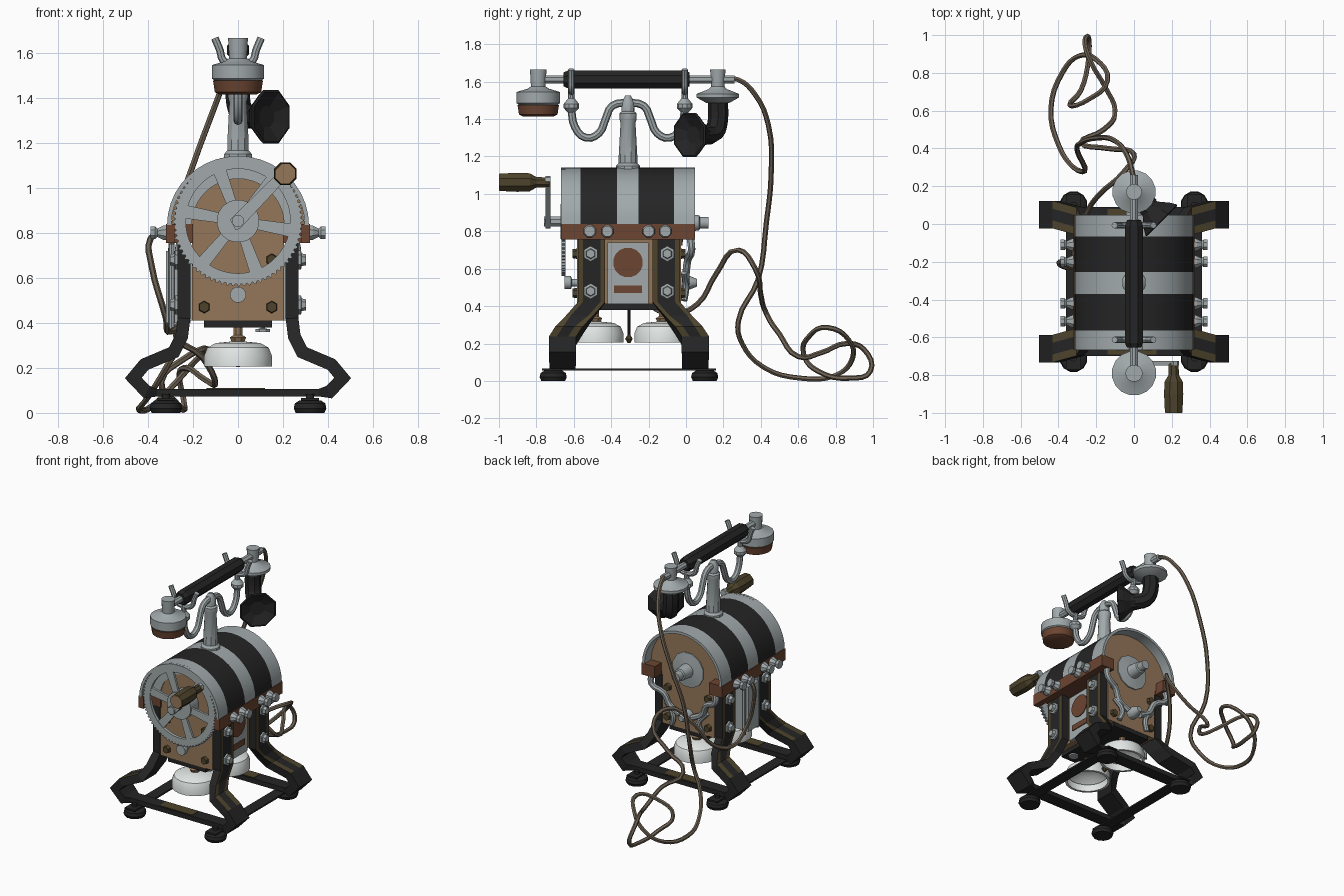
import bpy, bmesh, math
from mathutils import Vector

if "Cube" in bpy.data.objects:
    bpy.data.objects.remove(bpy.data.objects["Cube"])

def mat(name, r, g, b):
    m = bpy.data.materials.new(name)
    m.diffuse_color = (r, g, b, 1)
    m.use_nodes = True
    m.node_tree.nodes["Principled BSDF"].inputs["Base Color"].default_value = m.diffuse_color
    return m

BLACK = mat("black_paint", .018, .018, .018)
GREY = mat("nickel_grey", .36, .40, .41)
TAN = mat("tan_plate", .30, .185, .10)
WOOD = mat("red_brown_wood", .15, .06, .032)
OLIVE = mat("worn_olive", .075, .057, .025)
WHITE = mat("bell_white", .80, .85, .83)
CORD = mat("cord_brown", .16, .125, .09)
CY = -.305  # middle of the body along y

def finish(name, bm, mats, smooth=False):
    bmesh.ops.recalc_face_normals(bm, faces=bm.faces[:])
    me = bpy.data.meshes.new(name)
    bm.to_mesh(me)
    bm.free()
    for m in mats:
        me.materials.append(m)
    o = bpy.data.objects.new(name, me)
    bpy.context.collection.objects.link(o)
    if smooth:
        smooth_it(o)
    return o

def smooth_it(o):
    bpy.ops.object.select_all(action='DESELECT')
    o.select_set(True)
    bpy.context.view_layer.objects.active = o
    bpy.ops.object.shade_smooth_by_angle(angle=math.radians(35))

def box(name, lo, hi, m):
    bm = bmesh.new()
    bmesh.ops.create_cube(bm, size=1)
    for v in bm.verts:
        v.co = [(a + b) / 2 + c * (b - a) for a, b, c in zip(lo, hi, v.co)]
    return finish(name, bm, [m])

def lathe(name, prof, loc, axis, m, n=16, smooth=True, cap=True):
    """prof = (radius, height) points, turned around axis from loc"""
    bm = bmesh.new()
    q = Vector(axis).to_track_quat('Z', 'Y')
    rings = []
    for r, h in prof:
        rings.append([bm.verts.new(Vector(loc) + q @ Vector((r * math.cos(t), r * math.sin(t), h)))
                      for t in [2 * math.pi * (i + .5) / n for i in range(n)]])
    for a, b in zip(rings, rings[1:]):
        for i in range(n):
            j = (i + 1) % n
            bm.faces.new((a[i], a[j], b[j], b[i]))
    if cap:
        bm.faces.new(rings[0])
        bm.faces.new(rings[-1])
    return finish(name, bm, [m], smooth)

def tube(name, pts, r, m, res=3, sides=2):
    cu = bpy.data.curves.new(name, 'CURVE')
    cu.dimensions = '3D'
    cu.bevel_depth, cu.bevel_resolution, cu.use_fill_caps = r, sides, True
    sp = cu.splines.new('BEZIER')
    sp.bezier_points.add(len(pts) - 1)
    sp.resolution_u = res
    for b, p in zip(sp.bezier_points, pts):
        b.co = p
        b.handle_left_type = b.handle_right_type = 'AUTO'
    o = bpy.data.objects.new(name, cu)
    bpy.context.collection.objects.link(o)
    cu.materials.append(m)
    bpy.ops.object.select_all(action='DESELECT')
    o.select_set(True)
    bpy.context.view_layer.objects.active = o
    bpy.ops.object.convert(target='MESH')
    smooth_it(bpy.context.view_layer.objects.active)

def prism(name, pts, y0, y1, m):
    """xz outline extruded along y"""
    bm = bmesh.new()
    f = bm.faces.new([bm.verts.new((x, y0, z)) for x, z in pts])
    g = bmesh.ops.extrude_face_region(bm, geom=[f])
    bmesh.ops.translate(bm, verts=[v for v in g['geom'] if isinstance(v, bmesh.types.BMVert)], vec=(0, y1 - y0, 0))
    return finish(name, bm, [m])

def ring(name, ro, ri, y0, y1, zc, m, arc=2 * math.pi):
    """flat ring around y; ro lists the outer radii, so teeth are alternating values"""
    bm = bmesh.new()
    n = len(ro)
    secs = []
    for i in range(n + 1):
        t = arc * i / n
        secs.append([bm.verts.new((r * math.cos(t), y, zc + r * math.sin(t)))
                     for r, y in ((ro[i % n], y0), (ro[i % n], y1), (ri, y1), (ri, y0))])
    for a, b in zip(secs, secs[1:]):
        for k in range(4):
            bm.faces.new((a[k], a[(k + 1) % 4], b[(k + 1) % 4], b[k]))
    bmesh.ops.remove_doubles(bm, verts=bm.verts[:], dist=1e-5)
    return finish(name, bm, [m])

# striped arched drum shell
bm = bmesh.new()
ys, N = [-.668, -.565, -.37, -.255, -.065, .047], 20
grid = [[[bm.verts.new((k * .315 * math.cos(math.pi * i / N), y, .835 + k * .306 * math.sin(math.pi * i / N)))
          for i in range(N + 1)] for y in ys] for k in (1, .94)]
for g in grid:
    for j in range(5):
        for i in range(N):
            bm.faces.new((g[j][i], g[j][i + 1], g[j + 1][i + 1], g[j + 1][i])).material_index = j % 2 if g is grid[0] else 0
for j in (0, 5):
    for i in range(N):
        bm.faces.new((grid[0][j][i], grid[0][j][i + 1], grid[1][j][i + 1], grid[1][j][i]))
finish("drum_cover", bm, [GREY, BLACK], True)

# body, end plates, wooden rails
box("body_box", (-.195, -.56, .41), (.195, -.05, .85), TAN)
box("body_floor", (-.15, -.58, .38), (.15, -.03, .41), BLACK)
arch = [(-.205, .41), (.205, .41), (.205, .78), (.296, .80)] + \
       [(.296 * math.cos(math.pi * i / 16), .835 + .288 * math.sin(math.pi * i / 16)) for i in range(17)] + \
       [(-.296, .80), (-.205, .78)]
for nm, y in (("front", -.582), ("back", -.058)):
    prism(nm + "_end_plate", arch, y, y + .03, TAN)
ring("front_plate_band", [.285] * 20, .205, -.589, -.581, .835, GREY, math.pi)
for s in (-1, 1):
    def side(name, x0, x1, y0, y1, z0, z1, m):
        box(name, (min(s * x0, s * x1), y0, z0), (max(s * x0, s * x1), y1, z1), m)
    side("wood_rail", .28, .32, -.668, .047, .755, .838, WOOD)
    side("wood_rail_end", .215, .28, -.03, .047, .755, .838, WOOD)
    side("wood_rail_inner", .2, .28, -.59, -.03, .755, .838, WOOD)
    for y in (-.515, -.42, -.2, -.11):
        lathe("terminal_knob", [(.036, 0), (.034, .015), (.02, .04), (.03, .05), (.03, .07)],
              (s * .318, y, .80), (s, 0, 0), GREY, 8, False)
    for y in (-.51, -.10):
        for z in (.68, .48):
            lathe("leg_bolt", [(.042, 0), (.042, .012), (.028, .015), (.024, .035)], (s * .268, y, z), (s, 0, 0), GREY, 6, False)
    for z in (.47, .68):
        lathe("front_plate_bolt", [(.028, 0), (.024, .025)], (s * .15, -.581, z), (0, -1, 0), OLIVE, 6, False)
        lathe("back_plate_bolt", [(.028, 0), (.024, .025)], (s * .16, -.029, z), (0, 1, 0), OLIVE, 6, False)
    # flat runner and feet
    box("base_runner", (s * .32 - .04, -.77, .055), (s * .32 + .04, .16, .066), BLACK)
    for y in (-.71, .10):
        lathe("foot", [(.066, 0), (.075, .02), (.07, .042), (.05, .055), (.018, .056), (.018, .085)],
              (s * .32, y, 0), (0, 0, 1), BLACK, 12)

# side badge plate (right) and induction box (left)
box("badge_plate", (.19, -.42, .41), (.215, -.2, .74), GREY)
lathe("badge_disc", [(.08, 0), (.08, .006)], (.215, -.31, .633), (1, 0, 0), WOOD, 16)
box("badge_bar", (.215, -.385, .47), (.221, -.235, .51), WOOD)
box("left_plate", (-.215, -.42, .41), (-.19, -.2, .74), GREY)
box("side_box", (-.32, -.37, .40), (-.21, -.25, .72), GREY)
for y in (-.385, -.235):
    tube("side_box_rod", [(-.295, y, .38), (-.295, y, .55), (-.295, y, .75)], .014, GREY)

# flared leg frames: one rectangle swept down, across and up again
half = [(.24, .755, 0, .073), (.24, .42, 0, .073), (.25, .34, .065, .073), (.285, .27, .12, .073), (.415, .215, .155, .073),
        (.465, .155, .155, .073), (.405, .092, .155, .07), (.36, .09, .15, .045)]
path = half + [(-x, z, o, w) for x, z, o, w in reversed(half)]
for nm, s in (("front", -1), ("back", 1)):
    bm = bmesh.new()
    secs = []
    for i, (x, z, o, w) in enumerate(path):
        p, c = Vector((x, z)), path
        d1 = (p - Vector(c[i - 1][:2])).normalized() if i else Vector((0, -1))
        d2 = (Vector(c[i + 1][:2]) - p).normalized() if i < len(c) - 1 else Vector((0, 1))
        t = (d1 + d2).normalized()
        nrm = Vector((-t.y, t.x))
        h = (.028 if abs(x) > .38 or z > .2 else .017) / max(.6, t.dot(d1))
        yc = CY + s * (.2 + o)
        a, b = p + nrm * h, p - nrm * h
        e = .026 if z > .3 else .042  # worn paint is wider on the flare
        secs.append([bm.verts.new((q.x, yc + y, q.y)) for q, y in
                     ((a, -w), (a, -w + e), (a, w - e), (a, w), (b, w), (b, -w))])
    for i, (a, b) in enumerate(zip(secs, secs[1:])):
        for k in range(6):
            f = bm.faces.new((a[k], a[(k + 1) % 6], b[(k + 1) % 6], b[k]))
            f.material_index = int(k in (0, 2) and min(i, len(secs) - 2 - i) < 4)
    bm.faces.new(secs[0])
    bm.faces.new(secs[-1])
    finish(nm + "_leg_frame", bm, [BLACK, OLIVE])
    yb = CY + s * .35
    box(nm + "_bar_worn_patch", (-.14, yb - .035, .105), (.12, yb + .035, .110), OLIVE)

# bells with clapper
for y in (-.485, -.125):
    lathe("bell", [(.135, .0), (.152, 0), (.152, .05), (.138, .085), (.10, .105), (.03, .112), (.03, .095), (.09, .085), (.135, .05)],
          (0, y, .205), (0, 0, 1), WHITE, 20, True, False)
    lathe("bell_stem", [(.022, .30), (.04, .335), (.022, .345), (.022, .39)], (0, y, 0), (0, 0, 1), TAN, 8)
tube("clapper_rod", [(0, CY, .40), (0, CY, .3), (0, CY, .22)], .007, BLACK)
lathe("clapper_ball", [(.008, -.022), (.022, 0), (.008, .022)], (0, CY, .225), (0, 0, 1), OLIVE, 8)
lathe("bell_adjuster", [(.035, 0), (.035, .012), (.01, .015), (.01, .04)], (.11, -.5, .36), (0, 0, 1), GREY, 8)

# toothed wheel with six spokes, crank
GZ = .852
ring("gear_rim", [.290, .290, .279, .279] * 72, .232, -.665, -.643, GZ, GREY)
for k in range(6):
    t = math.radians(50 + 60 * k)
    u, v = Vector((math.cos(t), math.sin(t))), Vector((-math.sin(t), math.cos(t)))
    c = Vector((0, GZ))
    prism("gear_spoke", [c + u * r + v * w for r, w in ((.07, -.022), (.245, -.03), (.245, .03), (.07, .022))], -.662, -.646, GREY)
lathe("gear_hub", [(.095, 0), (.095, .10)], (0, -.57, GZ), (0, -1, 0), GREY, 20)
lathe("crank_shaft", [(.028, 0), (.028, .14)], (0, -.62, GZ), (0, -1, 0), GREY, 8)
lathe("pinion_knob", [(.02, 0), (.02, .04), (.036, .045), (.036, .08)], (0, -.57, .525), (0, -1, 0), GREY, 12)
u = Vector((.21, .215)).normalized()
v = Vector((-u.y, u.x))
prism("crank_arm", [Vector((0, GZ)) + u * r + v * w for r, w in
                    ((-.035, -.018), (-.02, -.03), (.32, -.022), (.33, 0), (.32, .022), (-.02, .03))], -.75, -.725, GREY)
lathe("crank_handle", [(.028, .73), (.03, .80), (.052, .835), (.055, .90), (.05, .997)], (.21, 0, 1.062), (0, -1, 0), OLIVE, 8, False)
lathe("crank_handle_end", [(.048, 0), (.046, .004)], (.21, -.996, 1.062), (0, -1, 0), TAN, 8, False)

# back hardware: bearing, shaft and pipes
lathe("back_bearing", [(.125, 0), (.125, .01), (.05, .02), (.042, .10), (.032, .105), (.032, .15)], (0, -.03, .845), (0, 1, 0), GREY, 12)
for s in (-1, 1):
    tube("back_pipe", [(s * .25, .02, .78), (s * .255, .03, .70), (s * .17, .01, .65), (s * .13, 0, .57), (s * .05, 0, .525)], .021, GREY)
    tube("back_lower_pipe", [(s * .16, -.01, .58), (s * .1, 0, .50), (s * .12, -.01, .43)], .018, GREY)
lathe("back_knob", [(.04, 0), (.04, .04), (.02, .09)], (0, -.03, .525), (0, 1, 0), GREY, 10)

# cradle post, curved arms and forks
lathe("cradle_post", [(.065, 1.13), (.065, 1.15), (.05, 1.165), (.05, 1.2), (.04, 1.38), (.046, 1.4), (.046, 1.43), (.035, 1.44), (.035, 1.49), (.015, 1.525)],
      (0, -.31, 0), (0, 0, 1), GREY, 10)
for s in (-1, 1):
    tube("cradle_arm", [(0, -.31 + s * d, z) for d, z in
                        ((0, 1.49), (.085, 1.47), (.12, 1.40), (.155, 1.325), (.225, 1.30), (.285, 1.36), (.303, 1.45))], .021, GREY)
    y = -.31 + s * .303
    lathe("cradle_bead", [(.015, 1.43), (.042, 1.46), (.042, 1.48), (.018, 1.51), (.018, 1.56)], (0, y, 0), (0, 0, 1), GREY, 10)
    tube("cradle_fork", [(-.103, y, 1.665), (-.08, y, 1.61), (-.065, y, 1.565), (0, y, 1.545),
                         (.065, y, 1.565), (.08, y, 1.61), (.103, y, 1.665)], .017, GREY)

# handset
lathe("handset_grip", [(.04, -.655), (.052, -.63), (.052, -.01), (.04, .02)], (0, 0, 1.612), (0, 1, 0), BLACK, 8, False)
lathe("handset_rod", [(.024, -.79), (.024, .26)], (0, 0, 1.612), (0, 1, 0), GREY, 8)
lathe("earpiece", [(.105, 1.475), (.118, 1.485), (.118, 1.545), (.06, 1.562), (.04, 1.575), (.045, 1.665)], (0, -.79, 0), (0, 0, 1), GREY, 16)
lathe("earpiece_ring", [(.085, 1.415), (.105, 1.425), (.113, 1.476)], (0, -.79, 0), (0, 0, 1), WOOD, 16)
lathe("mouthpiece_cap", [(.06, 1.485), (.115, 1.515), (.115, 1.535), (.05, 1.56), (.036, 1.575), (.042, 1.665)], (0, .17, 0), (0, 0, 1), GREY, 16)
tube("mouth_elbow", [(0, .17, 1.5), (0, .17, 1.39), (.02, .15, 1.33), (.08, .09, 1.315)], .054, BLACK)
lathe("mouth_horn", [(.05, 0), (.06, .05), (.105, .10), (.128, .135), (.118, .14), (.05, .11)],
      (.05, .115, 1.315), (1, -1, 0), BLACK, 8, False)

# one long cord: handset, floor coils, up and round to the side terminal
tube("cord", [(0, .2, 1.615), (-.01, .28, 1.61), (-.04, .37, 1.53), (-.10, .44, 1.37), (-.20, .455, 1.1), (-.28, .43, .85),
              (-.30, .385, .54), (-.26, .28, .32), (-.32, .30, .2), (-.40, .42, .07), (-.44, .61, .015), (-.38, .80, .03),
              (-.29, .89, .12), (-.2, .87, .22), (-.14, .76, .285), (-.24, .66, .24), (-.34, .63, .14), (-.28, .71, .05),
              (-.24, .88, .015), (-.24, .985, .05), (-.26, .95, .17), (-.23, .86, .2), (-.15, .72, .15), (-.1, .60, .13),
              (-.16, .50, .25), (-.28, .43, .36), (-.14, .40, .46), (0, .37, .6), (-.05, .28, .70), (-.18, .16, .57),
              (-.25, .06, .41), (-.31, -.08, .36), (-.32, -.2, .42), (-.385, -.22, .66), (-.39, -.2, .77), (-.355, -.2, .80)],
     .014, CORD, 4, 1)
